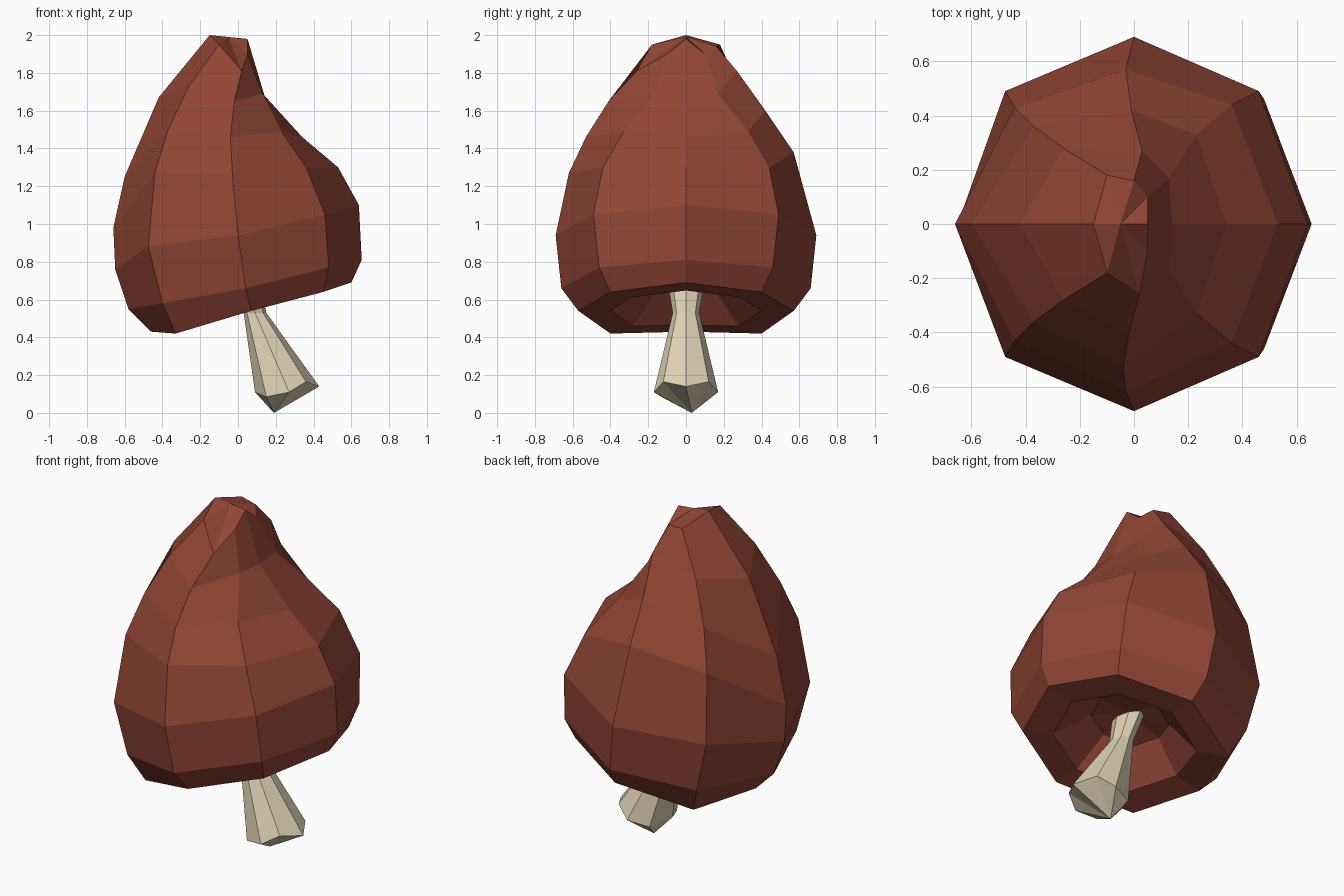
import bpy, bmesh
from math import sin, cos, pi
from mathutils import Vector

if "Cube" in bpy.data.objects:
    bpy.data.objects.remove(bpy.data.objects["Cube"])


def material(name, rgb):
    m = bpy.data.materials.new(name)
    m.diffuse_color = (*rgb, 1)
    m.use_nodes = True
    m.node_tree.nodes["Principled BSDF"].inputs["Base Color"].default_value = m.diffuse_color
    return m


def loft(name, rings, mat, start, end):
    """Skin a stack of equal-sided rings; start and end are closing points."""
    bm = bmesh.new()
    rows = [[bm.verts.new(p) for p in r] for r in rings]
    n = len(rows[0])
    for a, b in zip(rows, rows[1:]):
        for i in range(n):
            j = (i + 1) % n
            bm.faces.new((a[i], a[j], b[j], b[i]))
    for row, tip in ((rows[0], start), (rows[-1], end)):
        v = bm.verts.new(tip)
        for i in range(n):
            bm.faces.new((row[i], row[(i + 1) % n], v))
    bmesh.ops.recalc_face_normals(bm, faces=bm.faces)
    me = bpy.data.meshes.new(name)
    bm.to_mesh(me)
    bm.free()
    me.materials.append(mat)
    ob = bpy.data.objects.new(name, me)
    bpy.context.collection.objects.link(ob)
    return ob


def mirror_y(line):
    return [(x, -y, z) for x, y, z in line]


# Cap meridians, rim to tip
right = [(.60, 0, .69), (.655, 0, .81), (.64, 0, 1.10), (.53, 0, 1.30),
         (.34, 0, 1.46), (.14, 0, 1.68), (.05, 0, 1.98)]
front_right = [(.45, -.40, .64), (.48, -.46, .77), (.46, -.49, 1.05), (.36, -.44, 1.30),
               (.23, -.33, 1.49), (.13, -.17, 1.69), (.05, -.10, 1.90)]
front = [(.07, -.57, .54), (.04, -.66, .66), (0, -.69, .94), (-.03, -.62, 1.27),
         (-.04, -.53, 1.46), (-.02, -.41, 1.65), (.02, -.26, 1.81)]
back = front[:3]
back = mirror_y(back) + [(-.03, .57, 1.38), (-.01, .42, 1.60), (.03, .27, 1.81), (0, .16, 1.94)]
front_left = [(-.33, -.40, .42), (-.40, -.47, .58), (-.475, -.49, .88), (-.44, -.43, 1.27),
              (-.37, -.36, 1.50), (-.26, -.28, 1.73), (-.10, -.18, 1.95)]
left = [(-.46, 0, .43), (-.58, 0, .55), (-.65, 0, .76), (-.66, 0, .98),
        (-.60, 0, 1.25), (-.42, 0, 1.67), (-.15, 0, 2.0)]
meridians = [right, front_right, front, front_left, left,
             mirror_y(front_left), back, mirror_y(front_right)]
outer = [list(r) for r in zip(*meridians)]

# Hollow underside: rim shrunk toward the centre and raised
centre = Vector((.07, 0, .55))


def hollow(scale, lift):
    return [centre + (Vector(p) - centre) * scale + Vector(lift) for p in outer[0]]


inner = [hollow(.38, (-.04, 0, .15)), hollow(.70, (0, 0, 0))]
loft("mushroom_cap", inner + outer, material("cap_brown", (.28, .06, .035)),
     (.03, 0, .72), (-.05, 0, 1.99))


# Stem: faceted foot, thin neck, flared top
def ellipse(c, rx, ry, slope=0):
    return [(c[0] + rx * cos(a), -ry * sin(a), c[2] + slope * cos(a))
            for a in (i * pi / 4 for i in range(8))]


foot_half = [(.43, 0, .14), (.36, -.12, .165), (.27, -.17, .11), (.15, -.13, .085), (.09, 0, .11)]
foot = foot_half + mirror_y(foot_half[3:0:-1])
loft("stem", [foot, ellipse((.09, 0, .53), .06, .07), ellipse((.04, 0, .70), .08, .10, -.02)],
     material("stem_cream", (.74, .65, .46)), (.19, .03, 0), (.04, 0, .72))
